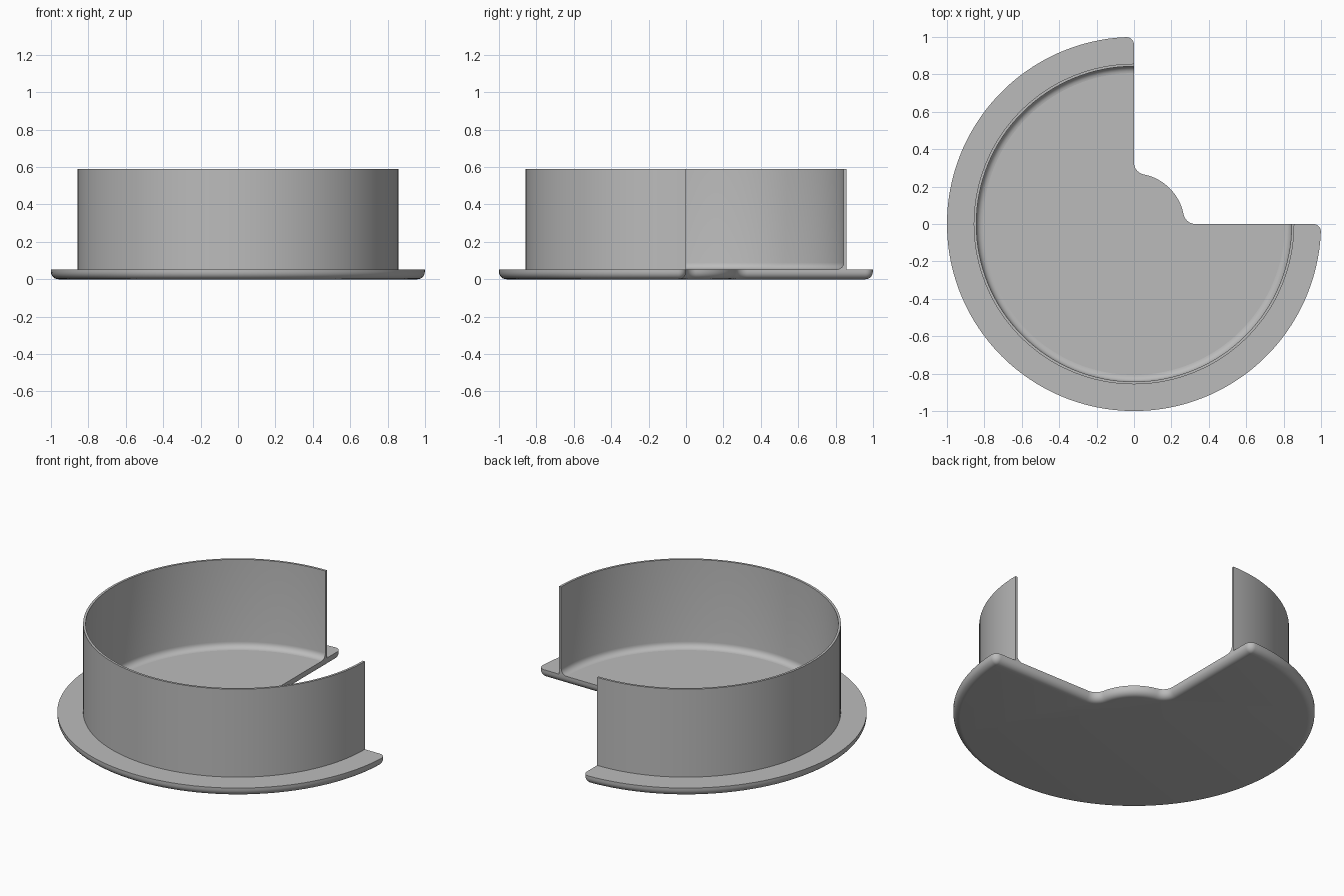
import bpy
import bmesh
from math import atan2, cos, pi, radians, sin, sqrt

cube = bpy.data.objects.get("Cube")
if cube:
    bpy.data.objects.remove(cube, do_unlink=True)

# Overall dimensions
FLOOR = 0.053      # top of the base plate
TOP = 0.59         # rim of the wall
OUTER, INNER = 0.857, 0.843
HUB = 0.27         # rounded centre inside the open quarter
HUB_FILLET = 0.065
CORNER = 0.04      # plan rounding of the two outer corners
EDGE = 0.04        # rounding of the lower plate edge
WALL_FILLET = 0.036

grey = bpy.data.materials.new("plain grey")
grey.use_nodes = True
colour = (0.5, 0.5, 0.5, 1)
grey.diffuse_color = colour
grey.node_tree.nodes["Principled BSDF"].inputs["Base Color"].default_value = colour


def arc(cx, cy, r, start, end, steps):
    angles = [start + (end - start) * i / steps for i in range(steps + 1)]
    return [(cx + r * cos(a), cy + r * sin(a)) for a in angles]


def loft(name, loops):
    """Skin a row of closed loops and cap both ends."""
    bm = bmesh.new()
    rings = [[bm.verts.new(p) for p in loop] for loop in loops]
    for a, b in zip(rings, rings[1:]):
        for i in range(len(a)):
            j = (i + 1) % len(a)
            bm.faces.new((a[i], a[j], b[j], b[i]))
    bm.faces.new(rings[0])
    bm.faces.new(rings[-1])
    bmesh.ops.recalc_face_normals(bm, faces=bm.faces)
    mesh = bpy.data.meshes.new(name)
    bm.to_mesh(mesh)
    bm.free()
    mesh.materials.append(grey)
    obj = bpy.data.objects.new(name, mesh)
    bpy.context.collection.objects.link(obj)
    bpy.ops.object.select_all(action="DESELECT")
    obj.select_set(True)
    bpy.context.view_layer.objects.active = obj
    bpy.ops.object.shade_smooth_by_angle(angle=radians(35))
    return obj


def plate_outline(inset):
    """Three-quarter disc outline, mirrored about the diagonal."""
    fillet_y = sqrt((HUB + HUB_FILLET) ** 2 - HUB_FILLET ** 2)
    a = atan2(fillet_y, HUB_FILLET)
    r = max(CORNER - inset, 0.002)
    cx = -inset - r
    cy = sqrt((1 - inset - r) ** 2 - cx ** 2)
    b = atan2(cy, cx)
    half = arc(0, 0, HUB - inset, pi / 4, a, 8)
    half += arc(HUB_FILLET, fillet_y, HUB_FILLET + inset, a + pi, pi, 10)[1:]
    half += arc(cx, cy, r, 0, b, 6)
    half += arc(0, 0, 1 - inset, b, pi * 1.25, 48)[1:]
    return half + [(y, x) for x, y in reversed(half[1:-1])]


# Base plate: rounded underside edge, crisp top edge
layers = [(EDGE * (1 - sin(t)), EDGE * (1 - cos(t)))
          for t in [pi / 2 * i / 6 for i in range(7)]]
layers.append((0, FLOOR))
loft("base_plate", [[(x, y, z) for x, y in plate_outline(d)] for d, z in layers])

# Wall: thin section with an inner foot fillet, swept three quarters round
section = [(OUTER, FLOOR), (OUTER, TOP), (INNER, TOP)]
section += arc(INNER - WALL_FILLET, FLOOR + WALL_FILLET, WALL_FILLET, 0, -pi / 2, 6)
STEPS = 96
sweep = [pi / 2 + 1.5 * pi * i / STEPS for i in range(STEPS + 1)]
loft("curved_wall", [[(r * cos(a), r * sin(a), z) for r, z in section] for a in sweep])
